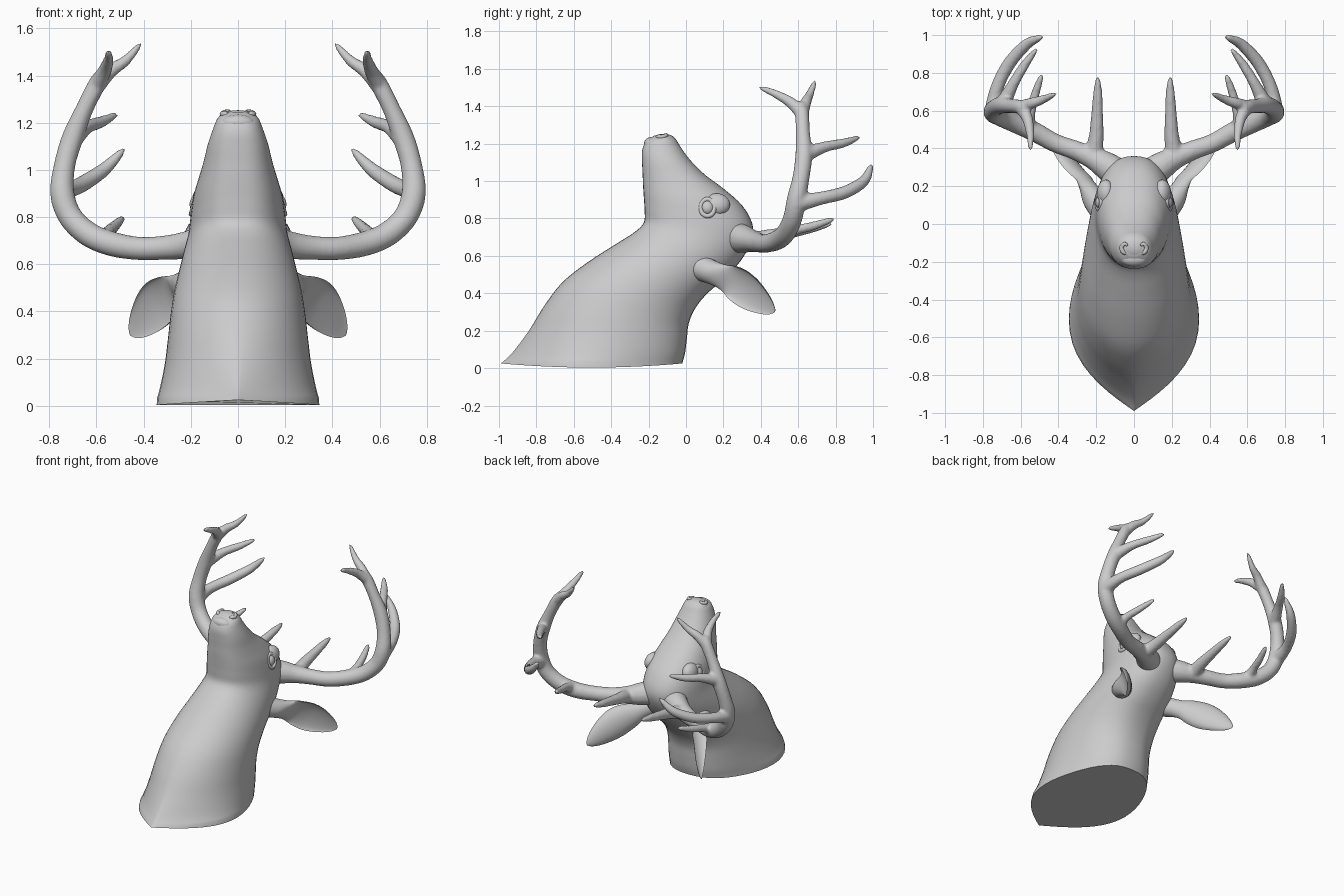
import bpy, bmesh, math
from mathutils import Vector, Matrix

default_cube = bpy.data.objects.get("Cube")
if default_cube:
    bpy.data.objects.remove(default_cube, do_unlink=True)

grey = bpy.data.materials.new("plain_grey")
grey.use_nodes = True
grey.diffuse_color = (0.6, 0.6, 0.6, 1)
grey.node_tree.nodes["Principled BSDF"].inputs["Base Color"].default_value = (0.6, 0.6, 0.6, 1)


def resample(rows, steps):
    """Smooth curve through rows of values of any length."""
    out = []
    last = len(rows) - 1
    for i in range(last):
        p0, p1 = rows[max(i - 1, 0)], rows[i]
        p2, p3 = rows[i + 1], rows[min(i + 2, last)]
        for k in range(steps):
            t = k / steps
            out.append([b + 0.5 * t * (c - a + t * (2 * a - 5 * b + 4 * c - d
                        + t * (3 * (b - c) + d - a)))
                        for a, b, c, d in zip(p0, p1, p2, p3)])
    out.append(list(rows[last]))
    return out


def loft(bm, rings):
    """Skin closed rings of points and cap both ends."""
    loops = [[bm.verts.new(p) for p in ring] for ring in rings]
    count = len(loops[0])
    for lower, upper in zip(loops, loops[1:]):
        for i in range(count):
            j = (i + 1) % count
            bm.faces.new((lower[i], lower[j], upper[j], upper[i]))
    bm.faces.new(loops[0][::-1])
    bm.faces.new(loops[-1])


def tube(bm, rows, steps=6, sides=14):
    """Tapering round limb along rows of x, y, z, radius."""
    rows = resample(rows, steps)
    points = [Vector(r[:3]) for r in rows]
    rings = []
    normal = Vector((0.3, 0.2, 1))
    for i, point in enumerate(points):
        along = (points[min(i + 1, len(points) - 1)] - points[max(i - 1, 0)]).normalized()
        normal = (normal - along * normal.dot(along)).normalized()
        across = along.cross(normal)
        rings.append([point + rows[i][3] * (normal * math.cos(a) + across * math.sin(a))
                      for a in (math.tau * k / sides for k in range(sides))])
    loft(bm, rings)


def finish(name, bm, angle=50):
    bmesh.ops.recalc_face_normals(bm, faces=bm.faces[:])
    mesh = bpy.data.meshes.new(name)
    bm.to_mesh(mesh)
    bm.free()
    mesh.materials.append(grey)
    obj = bpy.data.objects.new(name, mesh)
    bpy.context.collection.objects.link(obj)
    bpy.ops.object.select_all(action='DESELECT')
    obj.select_set(True)
    bpy.context.view_layer.objects.active = obj
    bpy.ops.object.shade_smooth_by_angle(angle=math.radians(angle))
    return obj


def mirrored(name, build):
    """Make the left part and its mirror image."""
    for side, sign in (("left", 1), ("right", -1)):
        bm = bmesh.new()
        build(bm)
        bmesh.ops.scale(bm, vec=(sign, 1, 1), verts=bm.verts[:])
        yield finish(side + "_" + name, bm)


def ball(bm, centre, size, turn=Matrix()):
    matrix = Matrix.Translation(centre) @ turn @ Matrix.Diagonal((*size, 1))
    bmesh.ops.create_uvsphere(bm, u_segments=24, v_segments=14, radius=1, matrix=matrix)


# Neck and head: throat y, z, nape y, z, half width, throat pointedness
sections = [
    (-.99, .025, -.02, .025, .345, 2), (-.93, .08, -.005, .08, .33, 1.7),
    (-.84, .2, .005, .16, .31, 1.3), (-.76, .33, .015, .24, .297, 1.1),
    (-.66, .46, .05, .32, .285, 1), (-.52, .57, .11, .395, .27, .95),
    (-.38, .66, .2, .475, .25, .9), (-.275, .727, .29, .57, .23, .85),
    (-.225, .78, .35, .68, .21, .8), (-.222, .85, .355, .77, .2, .75),
    (-.226, .92, .3, .87, .187, .75), (-.23, .98, .2, .96, .165, .75),
    (-.232, 1.04, .1, 1.035, .145, .75), (-.235, 1.1, .02, 1.115, .128, .75),
    (-.235, 1.16, -.03, 1.185, .106, .75), (-.215, 1.21, -.06, 1.23, .085, .8),
    (-.17, 1.243, -.1, 1.25, .045, 1)]
rings = []
for row, (fy, fz, by, bz, half, point) in enumerate(resample(sections, 4)):
    ring = []
    for k in range(48):
        a = math.tau * k / 48
        c, s = math.cos(a), math.sin(a)
        power = 0.85 + (point - 0.85) * (1 - c) / 2
        x = half * math.copysign(abs(s) ** power, s)
        droop = 0.022 * s * s if row == 0 else 0
        t = (1 + c) / 2
        ring.append((x, fy + (by - fy) * t, fz + (bz - fz) * t - droop))
    rings.append(ring)
bm = bmesh.new()
loft(bm, rings)
finish("neck_and_head", bm)

# Nose pad and lower lip
bm = bmesh.new()
ball(bm, (0, -.12, 1.215), (.085, .065, .038))
ball(bm, (0, -.185, 1.2), (.07, .04, .035))
finish("nose_pad", bm)


# Nostril rims
def nostril(bm):
    tube(bm, [(.03, -.155, 1.232, .006), (.055, -.15, 1.236, .012),
              (.066, -.125, 1.237, .012), (.05, -.105, 1.245, .011),
              (.035, -.115, 1.25, .005)], 4, 8)


list(mirrored("nostril", nostril))


# Eyes with heavy lids
def eye(bm):
    turn = Matrix.Rotation(math.radians(-12), 4, 'Y')
    ball(bm, (.175, .115, .858), (.03, .035, .038), turn)
    rim = []
    for k in range(9):
        a = math.tau * k / 8
        rim.append((.184 - .012 * math.sin(a), .115 + .038 * math.cos(a),
                    .858 + .045 * math.sin(a), .013))
    tube(bm, rim, 3, 8)
    ball(bm, (.15, .165, .875), (.045, .07, .06), turn)


list(mirrored("eye", eye))


# Cupped ears: distance along, half width, depth, inner hollow
def ear(bm):
    root, tip = Vector((.17, .08, .535)), Vector((.46, .475, .305))
    along = (tip - root).normalized()
    wide = Vector((.4, .25, .88))
    wide = (wide - along * wide.dot(along)).normalized()
    facing = along.cross(wide)
    shape = [(0, .07, .07, -1), (.15, .065, .06, -1), (.27, .07, .055, -.5),
             (.4, .092, .06, .3), (.55, .103, .06, .55), (.7, .093, .05, .55),
             (.85, .066, .032, .5), (.95, .036, .016, .4), (1, .008, .004, 0)]
    rings = []
    for t, half, depth, hollow in resample(shape, 4):
        centre = root.lerp(tip, t) + facing * depth * 0.4 * max(hollow, 0)
        centre = centre + wide * 0.025 * math.sin(math.pi * t)
        ring = []
        for k in range(28):
            a = math.tau * k / 28
            s = math.sin(a)
            v = -depth * s if s >= 0 else depth * hollow * s
            ring.append(centre + wide * half * math.cos(a) + facing * v)
        rings.append(ring)
    loft(bm, rings)


list(mirrored("ear", ear))


# Antlers: curved main beam, then the tines
def antler(bm):
    tube(bm, [(.08, .26, .7, .085), (.15, .31, .69, .075), (.22, .35, .68, .06),
              (.31, .39, .67, .052), (.42, .43, .667, .05), (.53, .49, .685, .053),
              (.63, .535, .725, .053), (.71, .57, .8, .052), (.745, .59, .9, .052),
              (.735, .615, 1.02, .046), (.7, .63, 1.14, .046), (.65, .625, 1.26, .038),
              (.6, .62, 1.36, .038), (.57, .61, 1.41, .03)])
    # Brow tine and second tine
    tube(bm, [(.215, .36, .68, .05), (.2, .46, .705, .04), (.195, .58, .73, .032),
              (.192, .7, .755, .024), (.192, .77, .77, .012), (.192, .78, .772, .003)])
    tube(bm, [(.56, .5, .7, .045), (.55, .58, .735, .028), (.525, .68, .76, .024),
              (.495, .77, .79, .016), (.485, .793, .8, .003)])
    # Long rear tine and upper rear tine
    tube(bm, [(.745, .59, .88, .05), (.725, .72, .908, .036), (.66, .85, .94, .035),
              (.57, .95, 1.0, .03), (.5, .985, 1.07, .017), (.482, .99, 1.095, .003)])
    tube(bm, [(.695, .63, 1.14, .045), (.64, .74, 1.182, .03), (.58, .84, 1.203, .025),
              (.525, .915, 1.23, .014), (.513, .932, 1.238, .003)])
    # Top fork
    tube(bm, [(.6, .62, 1.36, .036), (.565, .56, 1.42, .03), (.55, .48, 1.465, .022),
              (.548, .41, 1.495, .014), (.55, .385, 1.505, .003)])
    tube(bm, [(.595, .62, 1.36, .036), (.54, .64, 1.42, .03), (.48, .66, 1.46, .023),
              (.425, .685, 1.52, .014), (.41, .692, 1.54, .003)])


for obj in mirrored("antler", antler):
    # Melt the tines into the beam
    remesh = obj.modifiers.new("merge", 'REMESH')
    remesh.mode = 'VOXEL'
    remesh.voxel_size = 0.01
    remesh.use_smooth_shade = True
    smooth = obj.modifiers.new("soften", 'SMOOTH')
    smooth.factor = 0.5
    smooth.iterations = 5
